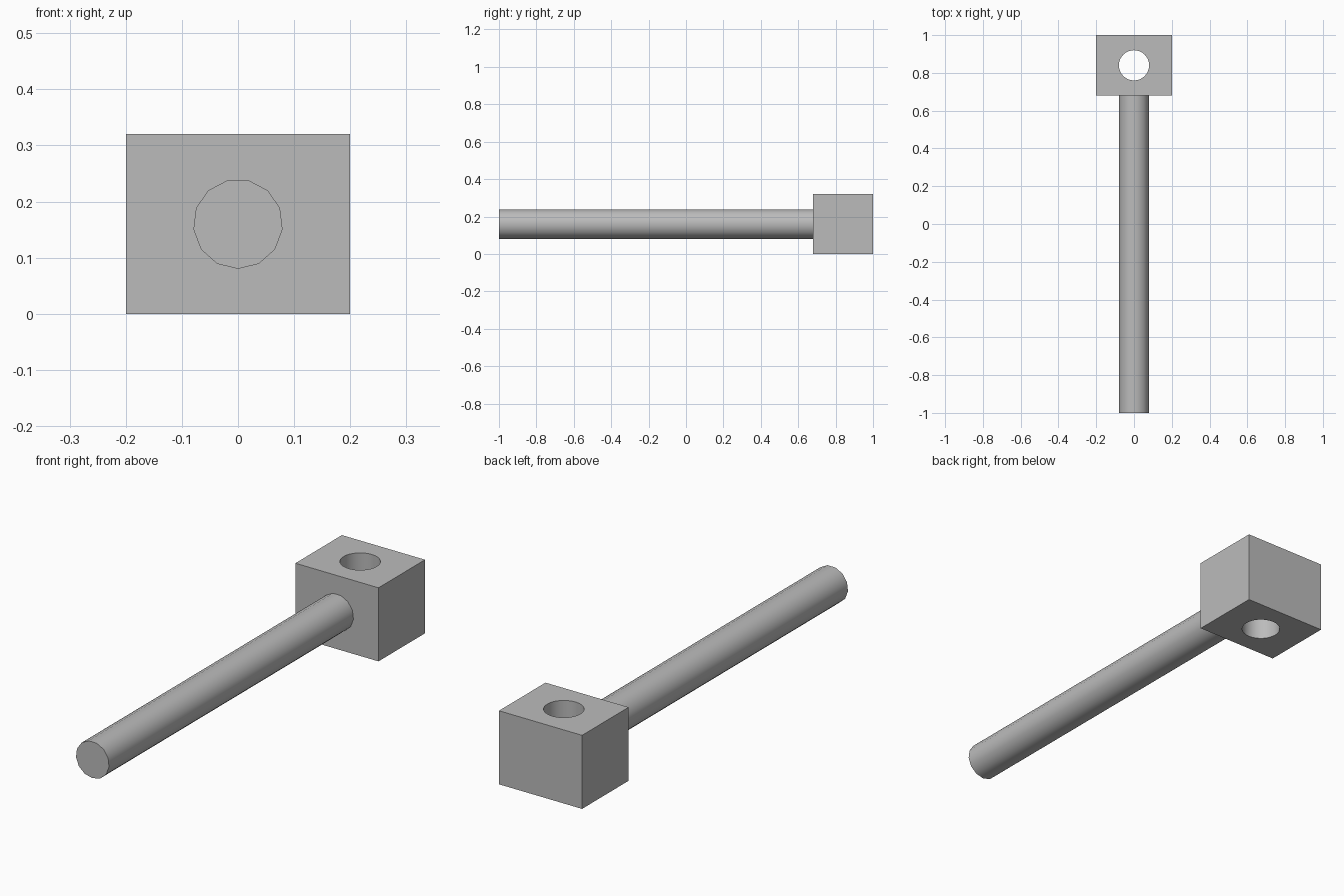
import bpy
import math

default_cube = bpy.data.objects.get("Cube")
if default_cube:
    bpy.data.objects.remove(default_cube, do_unlink=True)

GREY = (0.5, 0.5, 0.5, 1.0)
grey = bpy.data.materials.new("plain grey")
grey.use_nodes = True
grey.diffuse_color = GREY
grey.node_tree.nodes["Principled BSDF"].inputs["Base Color"].default_value = GREY


def cylinder(name, sides, radius, depth, location, rotation=(0, 0, 0)):
    bpy.ops.mesh.primitive_cylinder_add(vertices=sides, radius=radius, depth=depth,
                                        location=location, rotation=rotation)
    obj = bpy.context.object
    obj.name = name
    obj.data.materials.append(grey)
    return obj


def smooth(obj):
    bpy.ops.object.select_all(action='DESELECT')
    obj.select_set(True)
    bpy.context.view_layer.objects.active = obj
    bpy.ops.object.shade_smooth_by_angle(angle=math.radians(40))


# Handle rod: starts with a vertex on +x, lies along y and ends at the block
rod = cylinder("handle_rod", 13, 0.08, 1.68, (0, -0.16, 0.16))
for v in rod.data.vertices:
    x, y, z = v.co
    v.co = (y, z, -x)
rod.rotation_euler = (0, math.radians(90), 0)
smooth(rod)

# Head block with a vertical through-hole
bpy.ops.mesh.primitive_cube_add(size=1, location=(0, 0.84, 0.16))
head = bpy.context.object
head.name = "head_block"
head.scale = (0.4, 0.32, 0.32)
bpy.ops.object.transform_apply(location=False, rotation=False, scale=True)
head.data.materials.append(grey)

cutter = cylinder("hole_cutter", 32, 0.08, 0.6, (0, 0.84, 0.16))
bpy.context.view_layer.objects.active = head
hole = head.modifiers.new("hole", 'BOOLEAN')
hole.operation = 'DIFFERENCE'
hole.solver = 'EXACT'
hole.object = cutter
bpy.ops.object.modifier_apply(modifier=hole.name)
bpy.data.objects.remove(cutter, do_unlink=True)
smooth(head)
